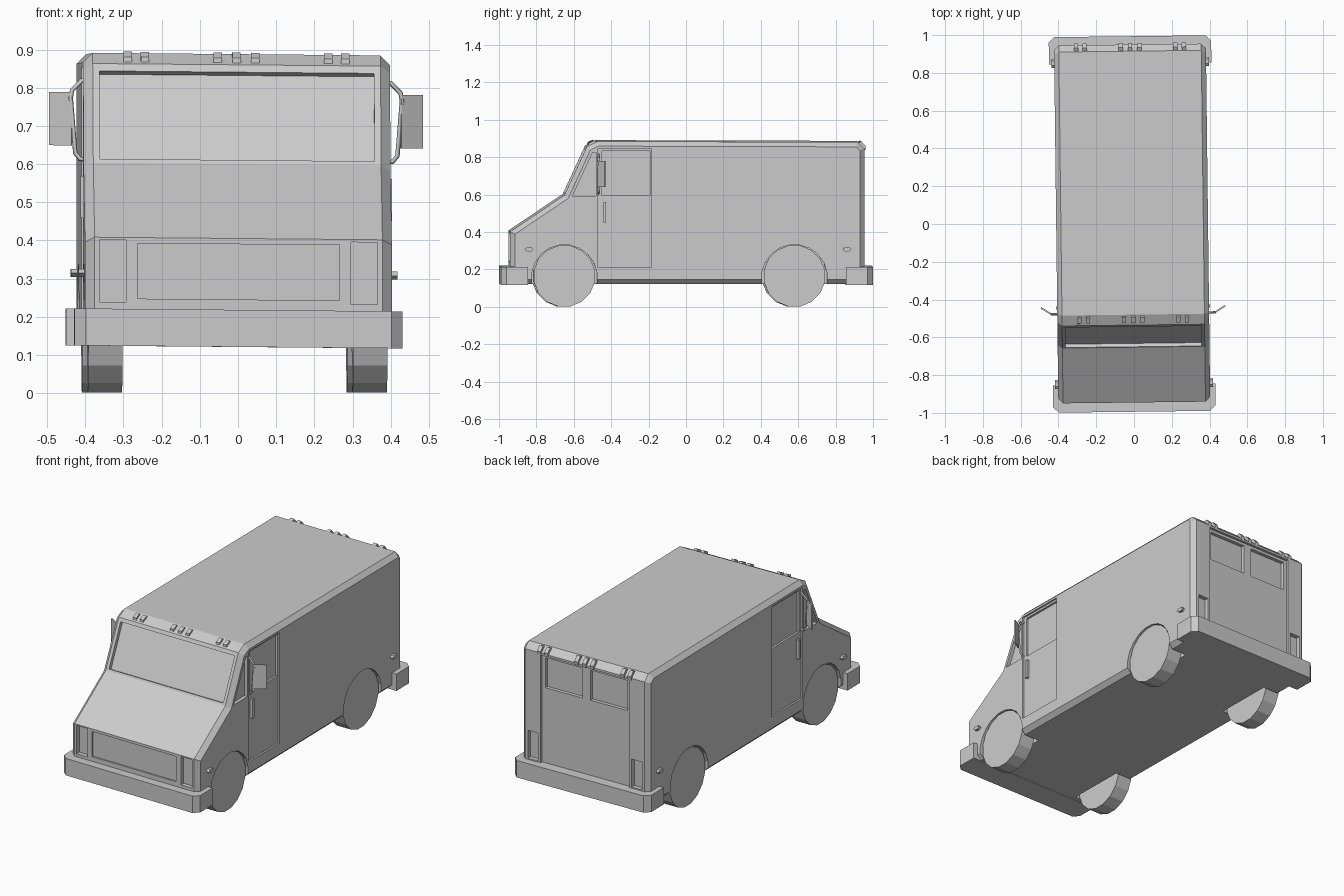
import bpy, bmesh, math
from mathutils import Matrix

if "Cube" in bpy.data.objects:
    bpy.data.objects.remove(bpy.data.objects["Cube"])

grey = bpy.data.materials.new("plain grey")
grey.diffuse_color = (0.6, 0.6, 0.6, 1)
grey.use_nodes = True
grey.node_tree.nodes["Principled BSDF"].inputs["Base Color"].default_value = grey.diffuse_color


def finish(name, bm):
    bmesh.ops.recalc_face_normals(bm, faces=bm.faces)
    me = bpy.data.meshes.new(name)
    bm.to_mesh(me)
    bm.free()
    me.materials.append(grey)
    ob = bpy.data.objects.new(name, me)
    bpy.context.collection.objects.link(ob)
    return ob


def prism(name, pts, lo, hi, axis="x", chamfer=0):
    """Extrude a closed profile along x (points are y,z) or z (points are x,y)."""
    bm = bmesh.new()
    place = (lambda p, h: (h, p[0], p[1])) if axis == "x" else (lambda p, h: (p[0], p[1], h))
    a = [bm.verts.new(place(p, lo)) for p in pts]
    b = [bm.verts.new(place(p, hi)) for p in pts]
    caps = [bm.faces.new(a), bm.faces.new(b)]
    for i in range(len(pts)):
        j = (i + 1) % len(pts)
        bm.faces.new((a[i], a[j], b[j], b[i]))
    bmesh.ops.recalc_face_normals(bm, faces=bm.faces)
    if chamfer:
        edges = {e for f in caps for e in f.edges}
        bmesh.ops.bevel(bm, geom=list(edges), offset=chamfer, segments=1,
                        affect='EDGES', profile=0.5)
    return finish(name, bm)


def box(name, x, y, z):
    x, y, z = sorted(x), sorted(y), sorted(z)
    return prism(name, [(y[0], z[0]), (y[1], z[0]), (y[1], z[1]), (y[0], z[1])], x[0], x[1])


def circle(cy, cz, r, n):
    return [(cy + r * math.cos(2 * math.pi * (i + .5) / n),
             cz + r * math.sin(2 * math.pi * (i + .5) / n)) for i in range(n)]


def cut(body, cutter):
    cutter.hide_render = True
    m = body.modifiers.new("cut", 'BOOLEAN')
    m.operation, m.object, m.solver = 'DIFFERENCE', cutter, 'EXACT'
    dg = bpy.context.evaluated_depsgraph_get()
    me = bpy.data.meshes.new_from_object(body.evaluated_get(dg))
    body.modifiers.clear()
    body.data = me
    bpy.data.objects.remove(cutter)


# Body shell from its side profile, with chamfered sides
body = prism("van_body", [(-.945, .125), (-.945, .405), (-.655, .60), (-.535, .86),
                          (-.48, .888), (.915, .884), (.95, .85), (.95, .125)],
             -.402, .402, chamfer=.025)

# Windscreen recess
cut(body, prism("windscreen_cut", [(-.69, .629), (-.632, .602), (-.525, .832), (-.585, .86)], -.36, .36))
# Grille and rear door recesses
cut(body, box("grille_cut", (-.265, .265), (-1, -.937), (.245, .39)))
cut(body, box("rear_door_cut", (-.28, .28), (.935, 1), (.20, .838)))

for s in (-1, 1):
    # Headlight, tail light and rear window recesses
    cut(body, box("headlight_cut", (s * .295, s * .364), (-1, -.92), (.235, .398)))
    cut(body, box("tail_light_cut", (s * .295, s * .36), (.925, 1), (.225, .385)))
    cut(body, box("rear_window_cut", (s * .025, s * .26), (.915, 1), (.65, .822)))
    # Sliding door, door window and quarter window recesses
    cut(body, box("door_cut", (s * .392, s * .5), (-.475, -.19), (.215, .85)))
    cut(body, box("door_window_cut", (s * .38, s * .5), (-.455, -.196), (.60, .838)))
    lo, hi = sorted((s * .382, s * .5))
    cut(body, prism("quarter_window_cut", [(-.612, .596), (-.487, .596), (-.487, .83), (-.503, .83)], lo, hi))
    # Wheel wells
    lo, hi = sorted((s * .28, s * .5))
    for y in (-.655, .575):
        cut(body, prism("wheel_well_cut", circle(y, .16, .176, 20), lo, hi))

# Wrap-around bumpers
for label, d in (("front", -1), ("rear", 1)):
    pts = [(.43, .85), (.43, .965), (.40, .994), (-.40, .994), (-.43, .965), (-.43, .85)]
    prism(label + "_bumper", [(x, d * y) for x, y in pts], .121, .218, axis="z")

# Rear and front roof marker lights
for i, x in enumerate((-.285, -.24, -.049, 0, .049, .24, .285)):
    prism(f"front_roof_light_{i}", [(-.525, .86), (-.524, .878), (-.495, .892), (-.485, .88)], x - .011, x + .011)
    prism(f"rear_roof_light_{i}", [(.955, .84), (.958, .862), (.935, .887), (.918, .88)], x - .011, x + .011)

wheels = []
for s, side in ((-1, "left"), (1, "right")):
    # Wheels
    lo, hi = sorted((s * .302, s * .392))
    for y, label in ((-.655, "front"), (.575, "rear")):
        wheels.append(prism(f"{label}_{side}_wheel", circle(y, .165, .166, 16), lo, hi))
    # Side marker lights: small lens shapes
    for y, label in ((-.845, "front"), (.855, "rear")):
        lo, hi = sorted((s * .39, s * .418))
        prism(f"{label}_{side}_marker", [(y - .024, .311), (y - .01, .301), (y + .014, .301),
                                         (y + .024, .311), (y + .014, .322), (y - .01, .322)], lo, hi)
    # Door handle
    box(side + "_door_handle", (s * .385, s * .408), (-.447, -.432), (.455, .565))
    # Mirror plate, outer edge swept back
    pts = [(s * .432, -.478), (s * .49, -.442), (s * .487, -.434), (s * .430, -.470)]
    prism(side + "_mirror", pts, .645, .785, axis="z")
    # Mirror bracket
    cu = bpy.data.curves.new(side + "_mirror_bracket", 'CURVE')
    cu.dimensions = '3D'
    cu.bevel_depth, cu.bevel_resolution = .006, 0
    sp = cu.splines.new('POLY')
    path = [(.385, .82), (.405, .815), (.43, .79), (.434, .77), (.422, .625), (.41, .61), (.385, .607)]
    sp.points.add(len(path) - 1)
    for p, (x, z) in zip(sp.points, path):
        p.co = (s * x, -.473, z, 1)
    cu.materials.append(grey)
    ob = bpy.data.objects.new(side + "_mirror_bracket", cu)
    bpy.context.collection.objects.link(ob)

# The whole van sits very slightly turned and leaning
turn = Matrix.Translation((-.010, 0, 0)) @ Matrix.Rotation(.012, 4, 'Z')
lean = Matrix.Identity(4)
lean[2][0] = -.009
for ob in bpy.context.collection.objects:
    ob.data.transform(turn if ob in wheels else turn @ lean)
